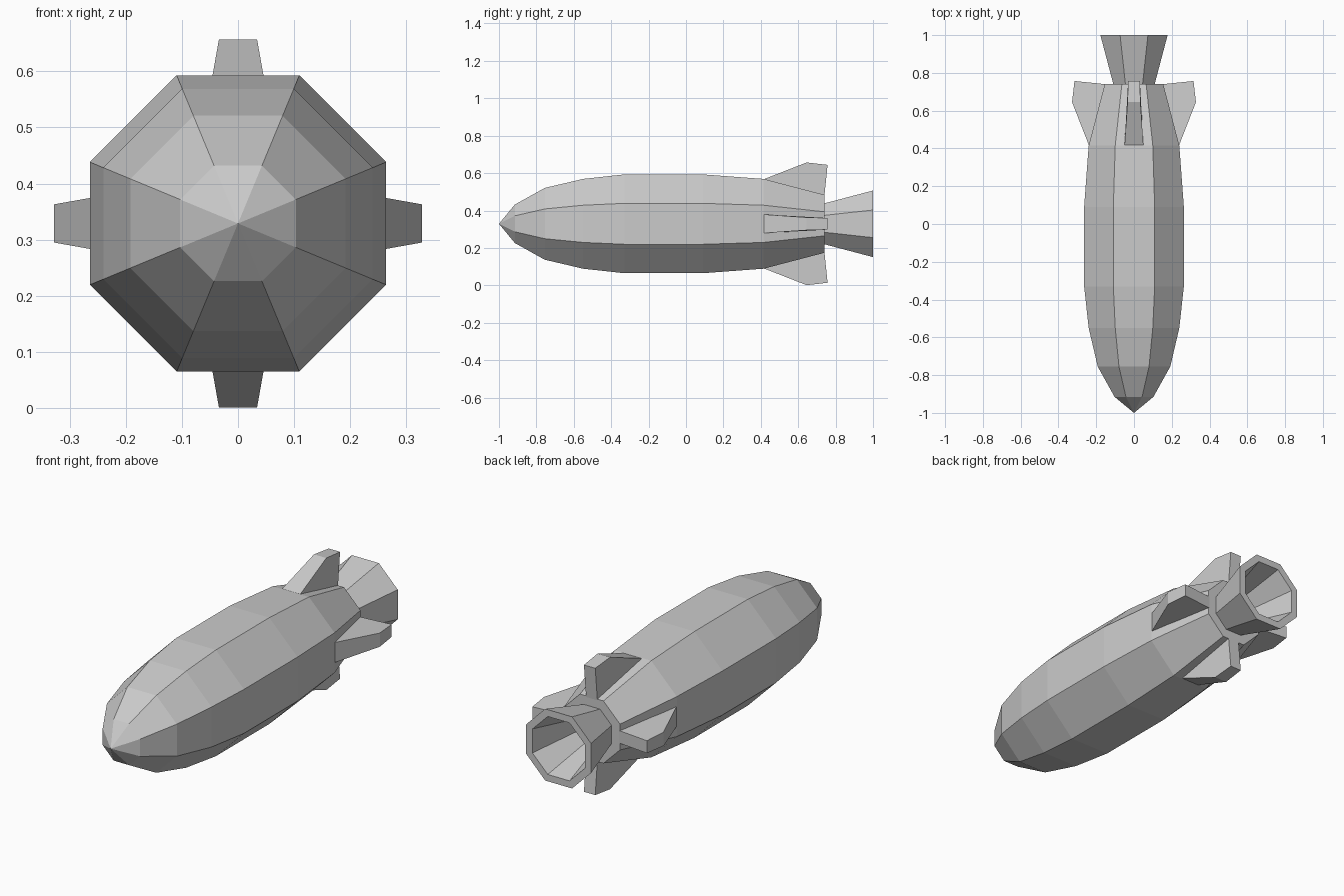
import bpy
import bmesh
import math
from mathutils import Matrix, Vector

SIDES = 8
AXIS_Z = 0.329

cube = bpy.data.objects.get("Cube")
if cube:
    bpy.data.objects.remove(cube, do_unlink=True)

# One plain grey for the whole model
grey = bpy.data.materials.new("grey")
grey.use_nodes = True
grey.diffuse_color = (0.6, 0.6, 0.6, 1)
grey.node_tree.nodes["Principled BSDF"].inputs["Base Color"].default_value = (0.6, 0.6, 0.6, 1)


def add_object(name, bm):
    bmesh.ops.recalc_face_normals(bm, faces=bm.faces)
    mesh = bpy.data.meshes.new(name)
    bm.to_mesh(mesh)
    bm.free()
    mesh.materials.append(grey)
    obj = bpy.data.objects.new(name, mesh)
    obj.location.z = AXIS_Z
    bpy.context.collection.objects.link(obj)
    return obj


def lathe(name, profile):
    """Octagonal turning about y; profile holds (y, distance to flat side)."""
    bm = bmesh.new()
    rings = []
    for y, flat in profile:
        if flat == 0:
            rings.append([bm.verts.new((0, y, 0))] * SIDES)
            continue
        r = flat / math.cos(math.pi / SIDES)
        angles = [math.tau * (i + 0.5) / SIDES for i in range(SIDES)]
        rings.append([bm.verts.new((r * math.cos(a), y, r * math.sin(a))) for a in angles])
    for a, b in zip(rings, rings[1:]):
        for i in range(SIDES):
            j = (i + 1) % SIDES
            corners = list(dict.fromkeys((a[i], a[j], b[j], b[i])))
            bm.faces.new(corners)
    # Close whichever ends are open rings
    for ring in (rings[0], rings[-1]):
        if ring[0] is not ring[1]:
            bm.faces.new(ring)
    return add_object(name, bm)


# Hull with pointed nose and flat stern
lathe("hull", [(-1, 0), (-0.915, 0.103), (-0.755, 0.192), (-0.55, 0.24),
               (-0.33, 0.264), (0.09, 0.264), (0.415, 0.24), (0.74, 0.155)])

# Flared hollow exhaust nozzle
lathe("nozzle", [(0.735, 0.108), (1, 0.178), (1, 0.144), (0.75, 0.078)])


# Tail fins: (y, height from axis, half thickness)
FIN = [(0.415, 0.238, 0.05), (0.645, 0.328, 0.034), (0.757, 0.315, 0.031),
       (0.738, 0.13, 0.031), (0.415, 0.13, 0.05)]


def fin(name, angle):
    turn = Matrix.Rotation(angle, 3, 'Y')
    bm = bmesh.new()
    left, right = [[bm.verts.new(turn @ Vector((s * t, y, h))) for y, h, t in FIN]
                   for s in (1, -1)]
    bm.faces.new(left)
    bm.faces.new(right[::-1])
    for i in range(len(FIN)):
        j = (i + 1) % len(FIN)
        bm.faces.new((left[i], right[i], right[j], left[j]))
    add_object(name, bm)


for k, side in enumerate(("top", "left", "bottom", "right")):
    fin(side + "_fin", k * math.pi / 2)
